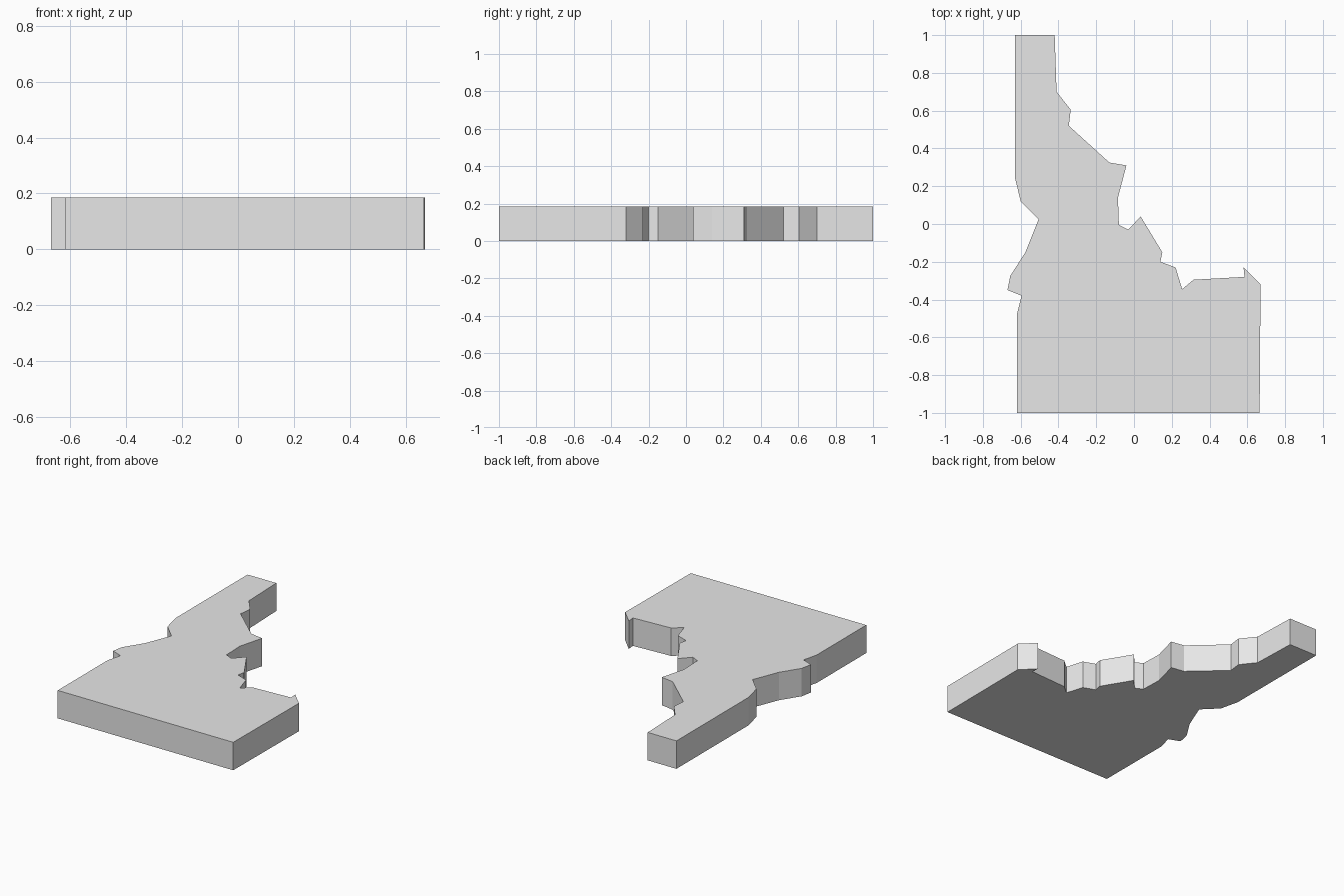
import bpy
import bmesh

cube = bpy.data.objects.get("Cube")
if cube:
    bpy.data.objects.remove(cube, do_unlink=True)

HEIGHT = 0.185

# Plan outline, clockwise from the back right corner
outline = [
    (-0.63, 1), (-0.42, 1), (-0.41, 0.7), (-0.335, 0.605), (-0.345, 0.52),
    (-0.13, 0.325), (-0.04, 0.31), (-0.085, 0.14), (-0.08, -0.005),
    (-0.03, -0.03), (0.035, 0.04), (0.15, -0.15), (0.14, -0.2),
    (0.22, -0.23), (0.255, -0.345), (0.315, -0.295), (0.585, -0.28),
    (0.58, -0.23), (0.67, -0.32), (0.665, -1), (-0.62, -1),
    (-0.62, -0.48), (-0.595, -0.38), (-0.67, -0.35), (-0.655, -0.275),
    (-0.575, -0.15), (-0.505, 0.025), (-0.6, 0.12), (-0.63, 0.245),
]


def flat_material(name, color):
    mat = bpy.data.materials.new(name)
    mat.use_nodes = True
    mat.diffuse_color = color
    mat.node_tree.nodes["Principled BSDF"].inputs["Base Color"].default_value = color
    return mat


def extruded_plate(name, points, height, mat):
    bm = bmesh.new()
    base = bm.faces.new([bm.verts.new((x, y, 0)) for x, y in points])
    result = bmesh.ops.extrude_face_region(bm, geom=[base], use_keep_orig=True)
    top = [v for v in result["geom"] if isinstance(v, bmesh.types.BMVert)]
    bmesh.ops.translate(bm, verts=top, vec=(0, 0, height))
    bmesh.ops.recalc_face_normals(bm, faces=bm.faces)
    mesh = bpy.data.meshes.new(name)
    bm.to_mesh(mesh)
    bm.free()
    mesh.materials.append(mat)
    obj = bpy.data.objects.new(name, mesh)
    bpy.context.collection.objects.link(obj)
    return obj


# Thick flat slab with a ragged edge
extruded_plate("map_slab", outline, HEIGHT, flat_material("light grey", (0.8, 0.8, 0.8, 1)))
